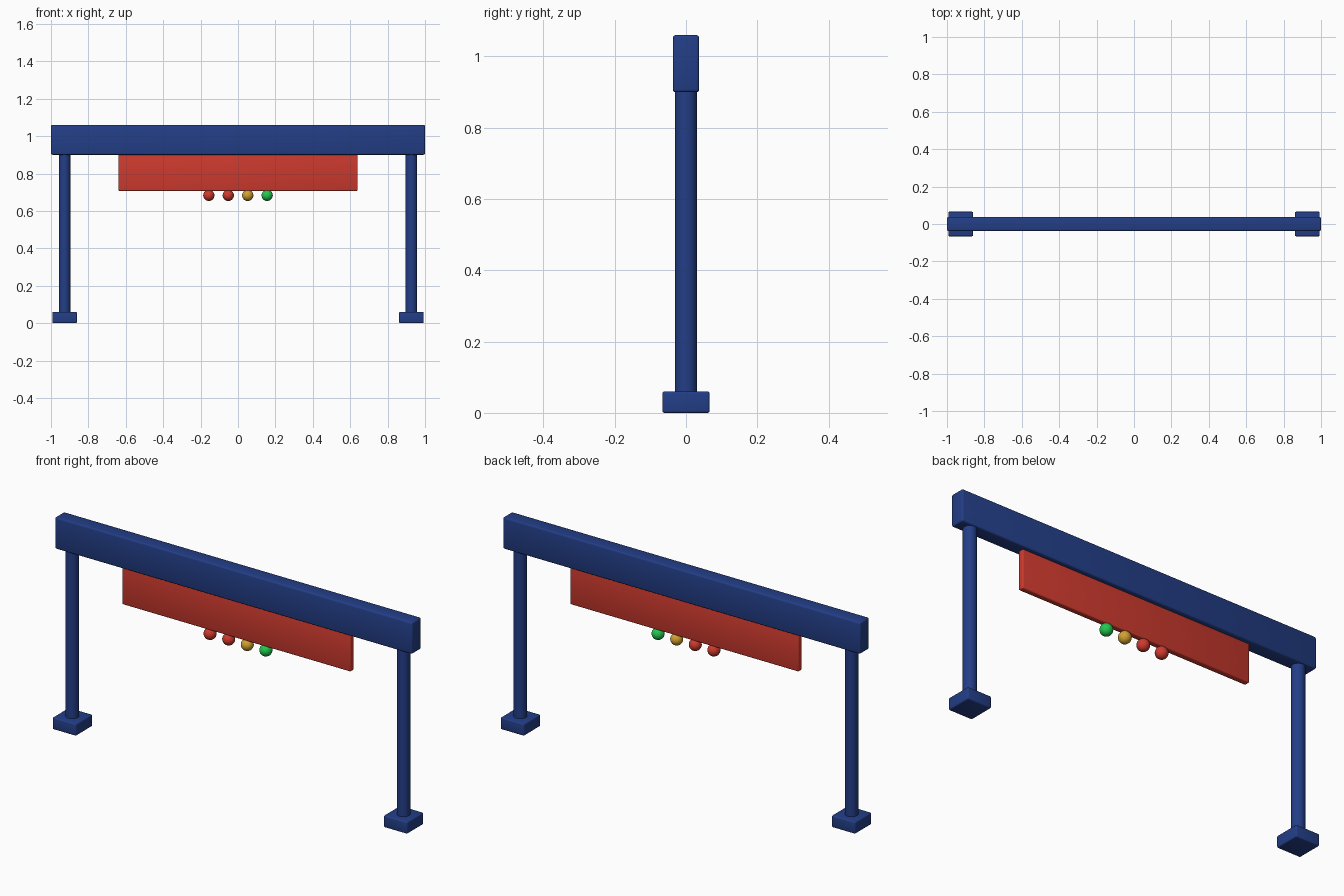
import bpy
import math

if "Cube" in bpy.data.objects:
    bpy.data.objects.remove(bpy.data.objects["Cube"], do_unlink=True)


def srgb(*channels):
    return [((c / 255 + 0.055) / 1.055) ** 2.4 for c in channels] + [1.0]


def make_material(name, colour):
    mat = bpy.data.materials.new(name)
    mat.use_nodes = True
    mat.diffuse_color = colour
    mat.node_tree.nodes["Principled BSDF"].inputs["Base Color"].default_value = colour
    return mat


blue = make_material("navy_blue", srgb(35, 62, 135))
red = make_material("red", srgb(205, 58, 46))
amber = make_material("amber", srgb(210, 160, 48))
green = make_material("green", srgb(34, 200, 80))


def finish(obj, name, mat, angle=40):
    obj.name = name
    obj.data.materials.append(mat)
    bpy.ops.object.shade_smooth_by_angle(angle=math.radians(angle))
    return obj


def box(name, centre, size, mat, bevel):
    bpy.ops.mesh.primitive_cube_add(size=1, location=centre)
    obj = bpy.context.object
    obj.scale = size
    bpy.ops.object.transform_apply(location=False, rotation=False, scale=True)
    mod = obj.modifiers.new("rounded_edges", "BEVEL")
    mod.width = bevel
    mod.segments = 3
    bpy.ops.object.modifier_apply(modifier=mod.name)
    return finish(obj, name, mat)


# Overhead beam and hanging board
box("beam", (0, 0, 0.98), (2, 0.074, 0.16), blue, 0.008)
box("hanging_board", (0, 0, 0.805), (1.28, 0.03, 0.196), red, 0.006)

# Posts standing on square feet
for side, sign in (("right", -1), ("left", 1)):
    x = sign * 0.927
    box(f"{side}_foot", (x, 0, 0.03), (0.132, 0.132, 0.06), blue, 0.006)
    bpy.ops.mesh.primitive_cylinder_add(vertices=32, radius=0.031, depth=0.86,
                                        location=(x, 0, 0.48))
    finish(bpy.context.object, f"{side}_post", blue)

# Row of signal lamps under the board
for i, mat in enumerate((red, red, amber, green)):
    bpy.ops.mesh.primitive_uv_sphere_add(segments=32, ring_count=16, radius=0.03,
                                         location=((i - 1.5) * 0.104, 0, 0.683))
    finish(bpy.context.object, f"lamp_{i + 1}", mat)
